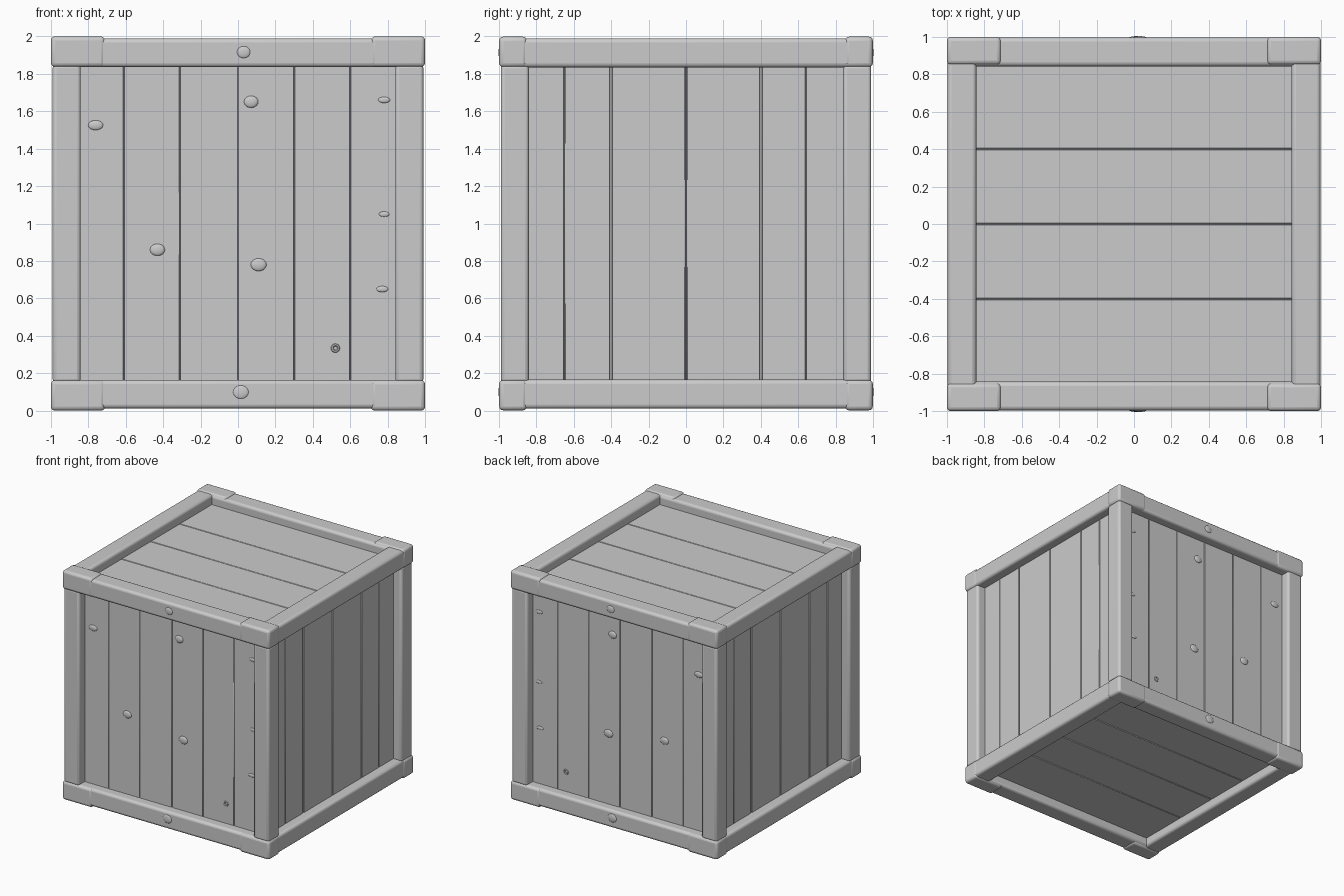
import bpy, bmesh, math
from mathutils import Matrix, Vector

if "Cube" in bpy.data.objects:
    bpy.data.objects.remove(bpy.data.objects["Cube"])

# All parts are modelled around the crate centre, then lifted by LIFT,
# so mirror modifiers can copy them to the opposite sides.
LIFT = 1.0
IN = 0.84       # half opening of each recessed panel
PANEL = 0.91    # distance of the panel surface from the centre


def finish(name, bm, mirror, bevel=0.0, segments=3):
    mesh = bpy.data.meshes.new(name)
    bm.to_mesh(mesh)
    bm.free()
    ob = bpy.data.objects.new(name, mesh)
    bpy.context.collection.objects.link(ob)
    ob.location.z = LIFT
    if bevel:
        m = ob.modifiers.new("Bevel", 'BEVEL')
        m.width, m.segments = bevel, segments
        m.limit_method = 'ANGLE'
    if mirror:
        m = ob.modifiers.new("Mirror", 'MIRROR')
        m.use_axis = [a in mirror for a in "xyz"]
        m.use_mirror_merge = False
    bpy.ops.object.select_all(action='DESELECT')
    ob.select_set(True)
    bpy.context.view_layer.objects.active = ob
    bpy.ops.object.shade_smooth_by_angle(angle=math.radians(35))
    return ob


def add_box(bm, lo, hi):
    lo, hi = Vector(lo), Vector(hi)
    mat = Matrix.Translation((lo + hi) / 2) @ Matrix.Diagonal((*(hi - lo), 1))
    bmesh.ops.create_cube(bm, size=1, matrix=mat)


def box(name, lo, hi, mirror="", bevel=0.0, segments=3):
    bm = bmesh.new()
    add_box(bm, lo, hi)
    return finish(name, bm, mirror, bevel, segments)


def planks(name, edges, gap, place, mirror):
    """Row of planks between successive edges; place(a, b) gives box corners."""
    bm = bmesh.new()
    for a, b in zip(edges, edges[1:]):
        add_box(bm, *place(a + gap / 2, b - gap / 2))
    return finish(name, bm, mirror, 0.003, 1)


def knots(name, spots, y, mirror):
    """Flattened bumps (x, height, half width, half height, bulge)."""
    bm = bmesh.new()
    for x, z, rx, rz, ry in spots:
        mat = Matrix.Translation((x, y, z - LIFT)) @ Matrix.Diagonal((rx, ry, rz, 1))
        bmesh.ops.create_uvsphere(bm, u_segments=16, v_segments=10, radius=1, matrix=mat)
    return finish(name, bm, mirror)


# Corner posts
box("corner_post", (IN, -0.99, -0.85), (0.99, -IN, 0.85), "xy", 0.02)

# Front/back rails run full width, side rails fit between them
box("front_rail", (-0.995, -0.995, 0.835), (0.995, -0.842, 0.988), "yz", 0.022)
box("side_rail", (0.842, -0.97, 0.835), (0.995, 0.97, 0.99), "xz", 0.022)

# Slightly proud ends of the rails at the eight corners
box("corner_cap", (0.71, -0.999, 0.836), (0.999, -0.85, 0.999), "xyz", 0.022)

# Solid core seen at the bottom of the plank gaps
c = PANEL - 0.018
box("core", (-c, -c, -c), (c, c, c))

# Front and back planks: vertical, tightly fitted
T = 0.03
E = 0.86
planks("front_planks", [-E, -0.61, -0.31, 0, 0.3, 0.6, E], 0.002,
       lambda a, b: ((a, -PANEL, -E), (b, -PANEL + T, E)), "y")

# Side planks: wide open gaps in the middle, hairline gaps outside
planks("side_planks", [-0.4, 0, 0.4], 0.008,
       lambda a, b: ((PANEL - T, a, -E), (PANEL, b, E)), "x")
for name, edges in (("side_planks_front", [-E, -0.65, -0.404]),
                    ("side_planks_back", [0.404, 0.64, E])):
    planks(name, edges, 0.003,
           lambda a, b: ((PANEL - T, a, -E), (PANEL, b, E)), "x")

# Top and bottom planks: run from side to side
planks("top_planks", [-E, -0.4, 0, 0.4, E], 0.004,
       lambda a, b: ((-E, a, PANEL - T), (E, b, PANEL)), "z")

# Wood knots and dents on the front and back panels
knots("panel_knots", [(-0.43, 0.86, 0.04, 0.032, 0.012),
                      (0.11, 0.78, 0.042, 0.034, 0.012),
                      (0.07, 1.65, 0.038, 0.032, 0.012),
                      (-0.76, 1.525, 0.04, 0.026, 0.010),
                      (0.78, 1.66, 0.032, 0.016, 0.007),
                      (0.78, 1.05, 0.028, 0.014, 0.006),
                      (0.77, 0.65, 0.032, 0.016, 0.007)], -PANEL, "y")

# Round pegs in the middle of the rails
knots("rail_pegs", [(0.03, 1.915, 0.036, 0.032, 0.009),
                    (0.015, 0.1, 0.042, 0.036, 0.009)], -0.994, "y")

# Small knot hole ring low on the front and back
bm = bmesh.new()
ring = [(0.024, 0.0), (0.021, 0.006), (0.014, 0.007), (0.009, 0.001)]
loops = []
for r, h in ring:
    loops.append([bm.verts.new((0.52 + r * math.cos(t * math.tau / 16), -PANEL - h,
                                0.335 - LIFT + r * math.sin(t * math.tau / 16)))
                  for t in range(16)])
for p, q in zip(loops, loops[1:]):
    for i in range(16):
        j = (i + 1) % 16
        bm.faces.new((p[i], p[j], q[j], q[i]))
bm.faces.new(loops[-1])
bmesh.ops.recalc_face_normals(bm, faces=bm.faces)
finish("knot_hole", bm, "y")
